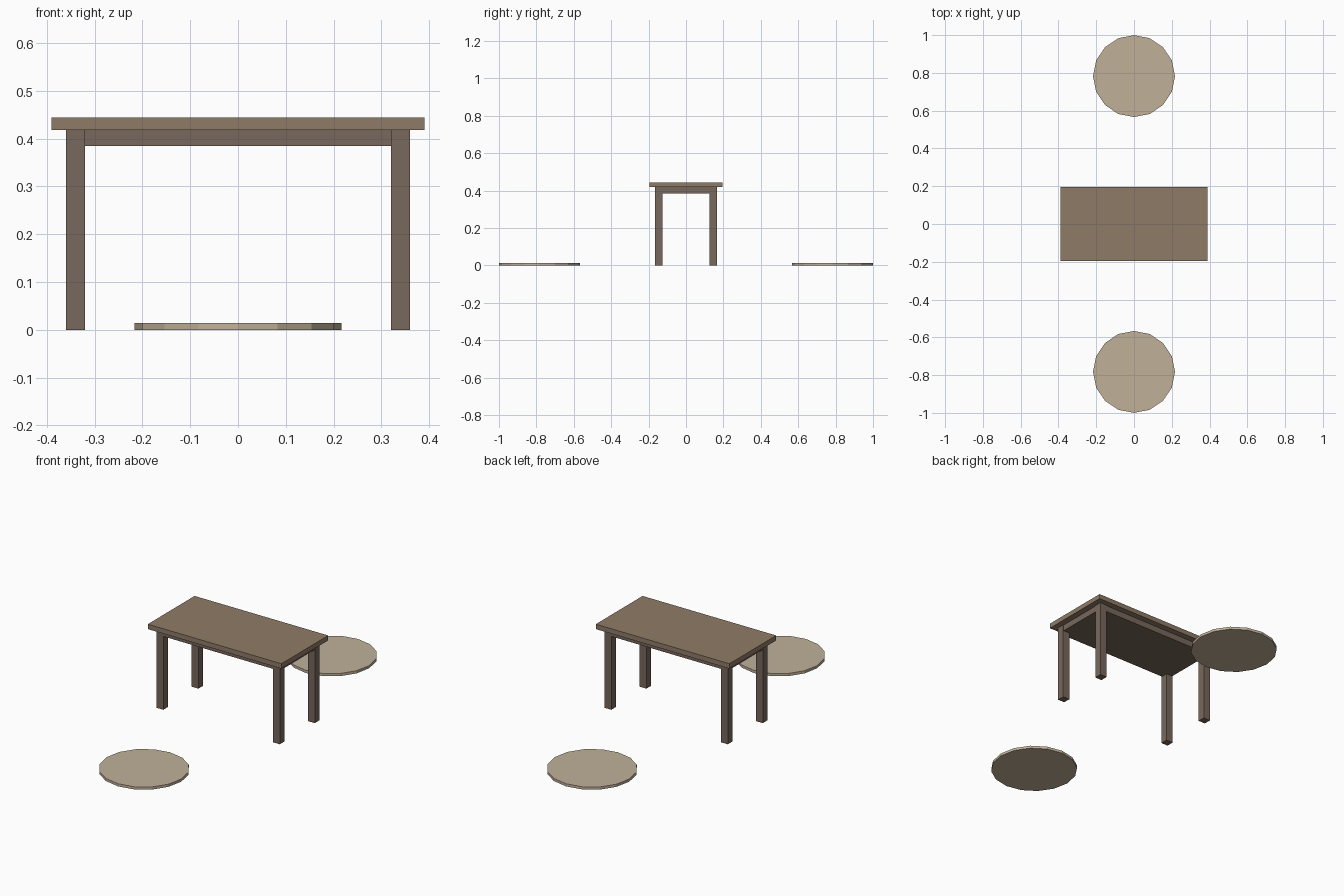
import bpy

if "Cube" in bpy.data.objects:
    bpy.data.objects.remove(bpy.data.objects["Cube"])


def material(name, rgb):
    m = bpy.data.materials.new(name)
    m.diffuse_color = (*rgb, 1.0)
    m.use_nodes = True
    m.node_tree.nodes["Principled BSDF"].inputs["Base Color"].default_value = m.diffuse_color
    return m


wood = material("top_wood", (0.275, 0.198, 0.136))
dark_wood = material("leg_wood", (0.19, 0.14, 0.107))
fabric = material("cushion_fabric", (0.53, 0.44, 0.32))


def box(name, x, y, z, mat):
    """Box from (min, max) ranges on each axis."""
    centre = [(a + b) / 2 for a, b in (x, y, z)]
    bpy.ops.mesh.primitive_cube_add(size=1, location=centre)
    ob = bpy.context.object
    ob.name = name
    ob.scale = [b - a for a, b in (x, y, z)]
    bpy.ops.object.transform_apply(location=False, rotation=False, scale=True)
    ob.data.materials.append(mat)
    return ob


# Table top and the apron block beneath it
box("table_top", (-0.39, 0.39), (-0.195, 0.195), (0.418, 0.444), wood)
box("apron", (-0.357, 0.357), (-0.162, 0.162), (0.385, 0.418), dark_wood)

# Four square legs
for sy, depth in ((-1, "front"), (1, "back")):
    for sx, side in ((-1, "left"), (1, "right")):
        box(f"{depth}_{side}_leg",
            (sx * 0.34 - 0.02, sx * 0.34 + 0.02),
            (sy * 0.146 - 0.02, sy * 0.146 + 0.02),
            (0, 0.418), dark_wood)

# Round floor cushions, front and back
for sy, depth in ((-1, "front"), (1, "back")):
    bpy.ops.mesh.primitive_cylinder_add(vertices=16, radius=0.217, depth=0.014,
                                        location=(0, sy * 0.783, 0.007))
    cushion = bpy.context.object
    cushion.name = f"{depth}_floor_cushion"
    cushion.data.materials.append(fabric)
